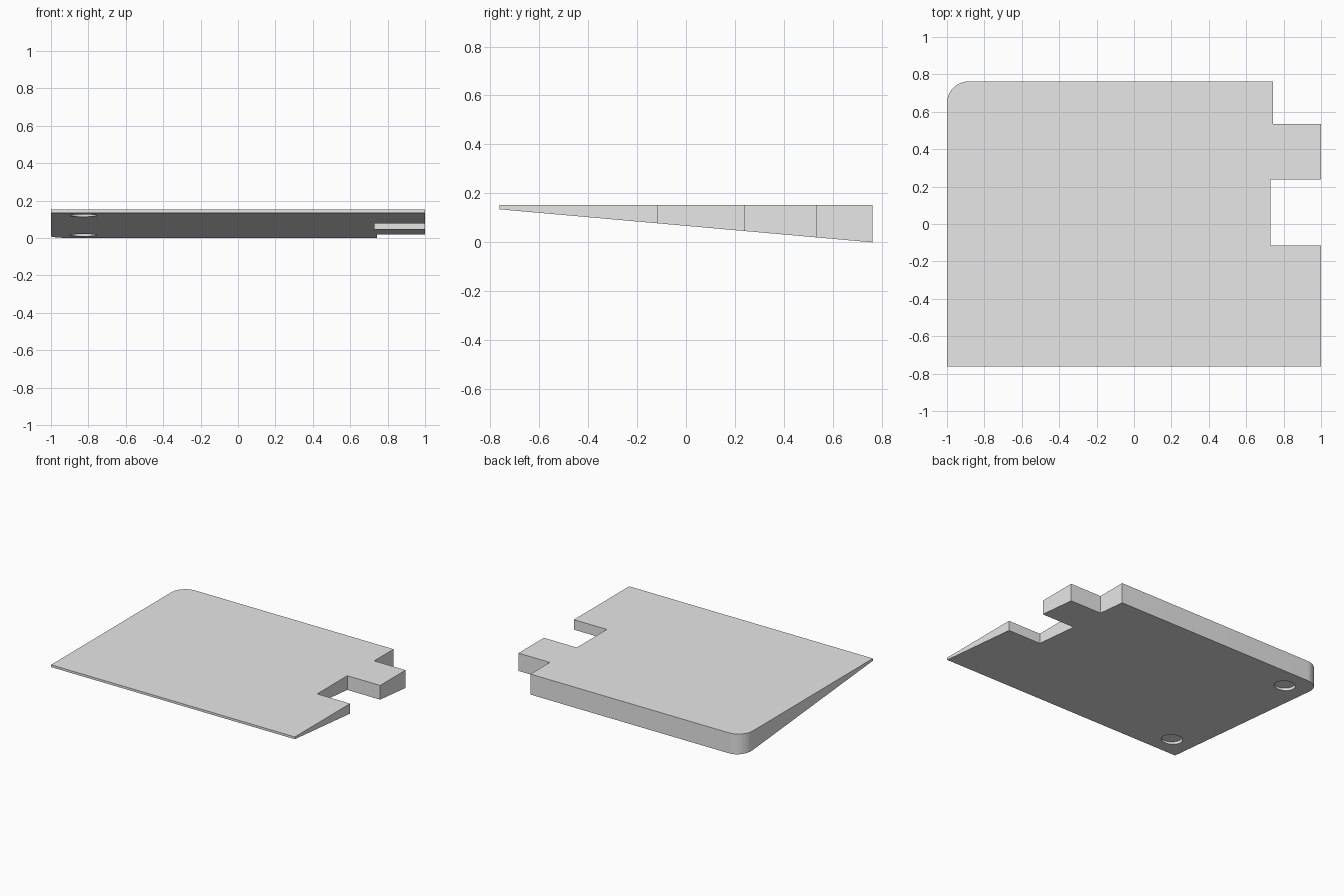
import bpy, bmesh, math

if "Cube" in bpy.data.objects:
    bpy.data.objects.remove(bpy.data.objects["Cube"])

D, TOP, FRONT_Z = 0.762, 0.152, 0.135   # half depth, top height, underside height at the front

grey = bpy.data.materials.new("light grey")
grey.diffuse_color = (0.8, 0.8, 0.8, 1)
grey.use_nodes = True
grey.node_tree.nodes["Principled BSDF"].inputs["Base Color"].default_value = grey.diffuse_color


def underside(y):
    return FRONT_Z * (D - y) / (2 * D)


# Plan outline: notched right side, rounded back left corner
R = 0.115
outline = [(-1, -D), (1, -D), (1, -0.115), (0.73, -0.115), (0.73, 0.238),
           (1, 0.238), (1, 0.535), (0.743, 0.535), (0.743, D)]
for i in range(17):
    a = math.pi / 2 * (1 + i / 16)
    outline.append((-1 + R + R * math.cos(a), D - R + R * math.sin(a)))

# Wedge plate: flat top, sloping underside
bm = bmesh.new()
low = [bm.verts.new((x, y, underside(y))) for x, y in outline]
high = [bm.verts.new((x, y, TOP)) for x, y in outline]
bm.faces.new(high)
bm.faces.new(low[::-1])
for i in range(len(low)):
    j = (i + 1) % len(low)
    bm.faces.new((low[i], low[j], high[j], high[i]))
mesh = bpy.data.meshes.new("wedge_plate")
bm.to_mesh(mesh)
bm.free()
mesh.materials.append(grey)
plate = bpy.data.objects.new("wedge_plate", mesh)
bpy.context.collection.objects.link(plate)

# Two shallow round recesses in the underside
for y in (-0.59, 0.59):
    floor = underside(y) + 0.022
    bpy.ops.mesh.primitive_cylinder_add(vertices=48, radius=0.072, depth=0.2,
                                        location=(-0.828, y, floor - 0.1))
    cutter = bpy.context.object
    cutter.name = "recess_cutter"
    cutter.data.materials.append(grey)
    cutter.hide_render = True
    cutter.hide_set(True)
    cut = plate.modifiers.new("recess", 'BOOLEAN')
    cut.operation = 'DIFFERENCE'
    cut.solver = 'EXACT'
    cut.object = cutter

# Bake the recesses and remove the cutters
bpy.ops.object.select_all(action='DESELECT')
bpy.context.view_layer.objects.active = plate
plate.select_set(True)
for m in list(plate.modifiers):
    cutter = m.object
    bpy.ops.object.modifier_apply(modifier=m.name)
    bpy.data.objects.remove(cutter)
bpy.ops.object.shade_smooth_by_angle(angle=math.radians(30))
